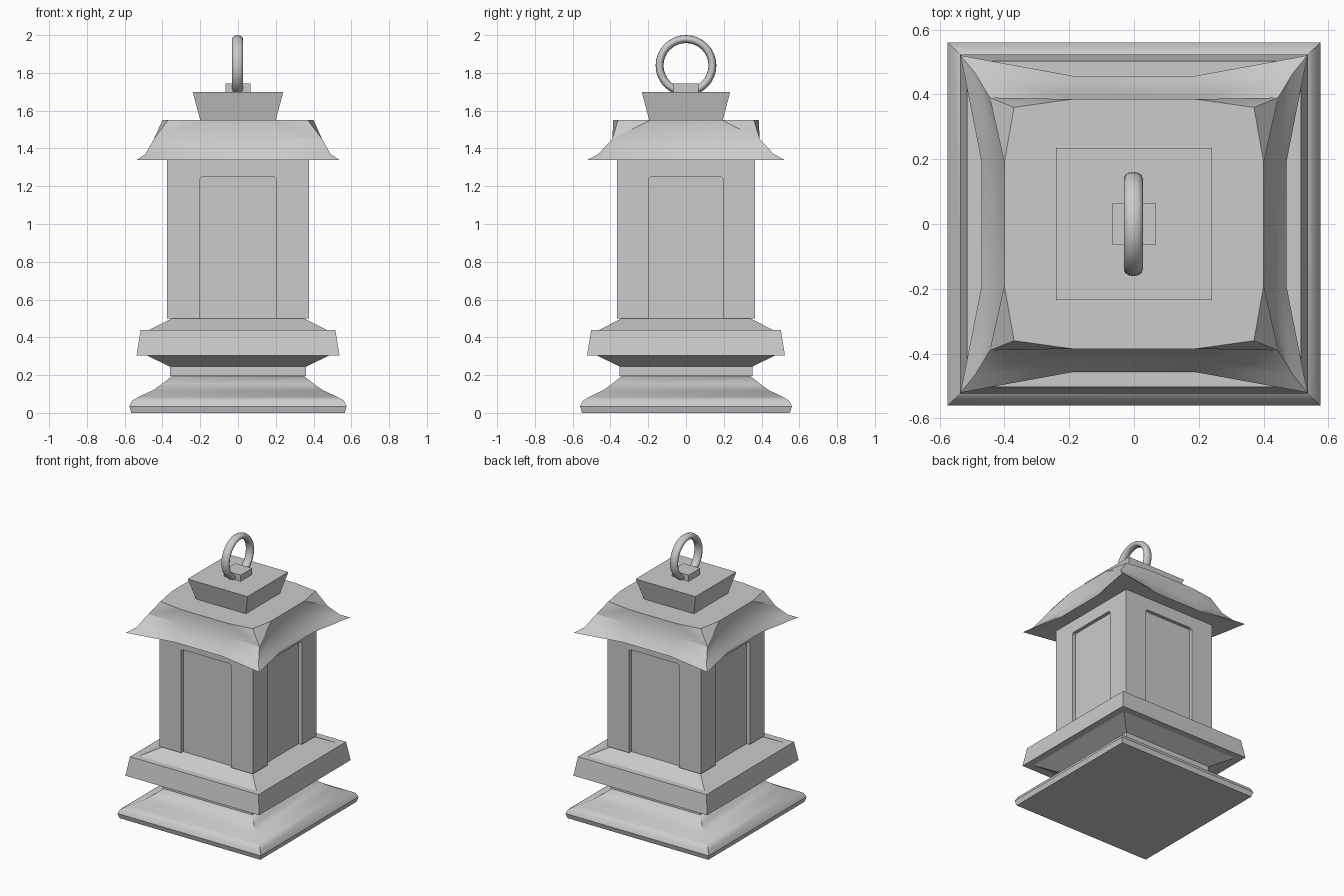
import bpy, bmesh, math

if "Cube" in bpy.data.objects:
    bpy.data.objects.remove(bpy.data.objects["Cube"])

YS = 0.975  # plan is slightly shallower in y


def finish(name, bm, angle=None):
    bmesh.ops.recalc_face_normals(bm, faces=bm.faces)
    me = bpy.data.meshes.new(name)
    bm.to_mesh(me)
    bm.free()
    ob = bpy.data.objects.new(name, me)
    bpy.context.collection.objects.link(ob)
    if angle:
        bpy.ops.object.select_all(action='DESELECT')
        ob.select_set(True)
        bpy.context.view_layer.objects.active = ob
        bpy.ops.object.shade_smooth_by_angle(angle=math.radians(angle))
    return ob


def square_loft(name, profile, angle=None):
    """Stack of rectangular rings from (half width, height) pairs."""
    bm = bmesh.new()
    rings = [[bm.verts.new((sx * r, sy * r * YS, z))
              for sx, sy in ((-1, -1), (1, -1), (1, 1), (-1, 1))] for r, z in profile]
    for a, b in zip(rings, rings[1:]):
        for j in range(4):
            k = (j + 1) % 4
            bm.faces.new((a[j], a[k], b[k], b[j]))
    bm.faces.new(rings[0])
    bm.faces.new(rings[-1])
    return finish(name, bm, angle)


# Stepped base
square_loft("foot", [(.565, 0), (.575, .035), (.56, .065), (.52, .088),
                     (.45, .12), (.40, .155), (.35, .195)], 40)
square_loft("neck", [(.36, .195), (.36, .245)])
square_loft("slab", [(.35, .24), (.485, .305), (.537, .305), (.515, .44),
                     (.47, .44), (.35, .50)])

# Body with a recessed panel on each side
body = square_loft("body", [(.375, .50), (.375, 1.345)])
bm = bmesh.new()
panel = [(-.2, .45), (.2, .45), (.2, 1.24), (.19, 1.25), (-.19, 1.25), (-.2, 1.24)]
for q in range(4):
    c, s = round(math.cos(q * math.pi / 2)), round(math.sin(q * math.pi / 2))
    depth = .35 if q % 2 == 0 else .35 / YS
    near, far = [[bm.verts.new((c * u + s * d, (s * u - c * d) * YS, z)) for u, z in panel]
                 for d in (.35, .45)]
    bm.faces.new(near)
    bm.faces.new(far)
    for j in range(6):
        k = (j + 1) % 6
        bm.faces.new((near[j], near[k], far[k], far[j]))
cutter = finish("panel_cutter", bm)
cutter.hide_render = True
cutter.display_type = 'WIRE'
mod = body.modifiers.new("panels", 'BOOLEAN')
mod.operation = 'DIFFERENCE'
mod.solver = 'EXACT'
mod.object = cutter

# Curved roof: each ring is corner x, corner y, mid-side x, mid-side y, height
bm = bmesh.new()
rings = []
for cx, cy, mx, my, z in [(.535, .52, .47, .457, 1.34), (.49, .465, .45, .436, 1.37),
                          (.445, .39, .40, .385, 1.45), (.37, .36, .40, .385, 1.55)]:
    m = .19
    pts = [(-cx, -cy), (-m, -my), (m, -my), (cx, -cy), (mx, -m), (mx, m)]
    pts += [(-x, -y) for x, y in pts]
    rings.append([bm.verts.new((x, y, z)) for x, y in pts])
for a, b in zip(rings, rings[1:]):
    for j in range(12):
        k = (j + 1) % 12
        if k % 3 == 0:
            bm.faces.new((a[k], b[k], b[j]))
            bm.faces.new((a[j], a[k], b[j]))
        elif j % 3 == 0:
            bm.faces.new((a[j], b[k], b[j]))
            bm.faces.new((a[j], a[k], b[k]))
        else:
            bm.faces.new((a[j], a[k], b[k], b[j]))
bm.faces.new(rings[0])
bm.faces.new(rings[-1])
finish("roof", bm, 42)

# Cap and hanging ring
square_loft("cap", [(.20, 1.55), (.24, 1.70)])
square_loft("ring_mount", [(.067, 1.70), (.067, 1.745)])
bpy.ops.mesh.primitive_torus_add(major_radius=.14, minor_radius=.021, major_segments=32,
                                 minor_segments=12, location=(-.002, 0, 1.839),
                                 rotation=(0, math.pi / 2, 0))
ring = bpy.context.object
ring.name = "hanging_ring"
ring.scale = (1, 1, 1.4)
bpy.ops.object.shade_smooth()
